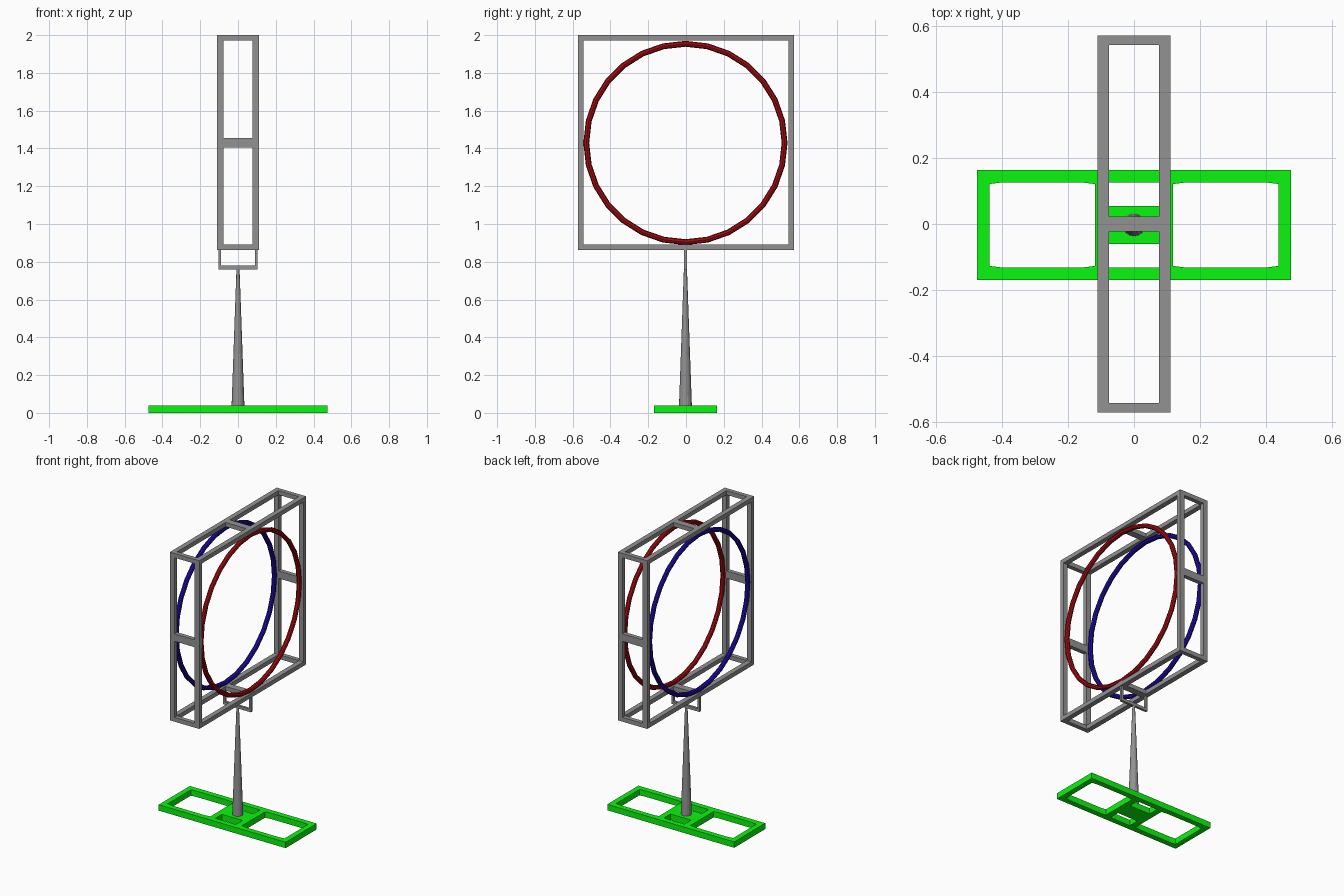
import bpy, bmesh, math
from mathutils import Matrix, Vector

if "Cube" in bpy.data.objects:
    bpy.data.objects.remove(bpy.data.objects["Cube"])


def paint(obj, name, rgb):
    mat = bpy.data.materials.get(name) or bpy.data.materials.new(name)
    mat.diffuse_color = (*rgb, 1)
    mat.use_nodes = True
    mat.node_tree.nodes["Principled BSDF"].inputs["Base Color"].default_value = mat.diffuse_color
    obj.data.materials.append(mat)


def add_mesh(name, bm):
    mesh = bpy.data.meshes.new(name)
    bm.to_mesh(mesh)
    bm.free()
    obj = bpy.data.objects.new(name, mesh)
    bpy.context.collection.objects.link(obj)
    return obj


def box(name, x, y, z):
    """Box from (min, max) pairs."""
    bm = bmesh.new()
    size = [b - a for a, b in (x, y, z)]
    mid = Vector([(a + b) / 2 for a, b in (x, y, z)])
    bmesh.ops.create_cube(bm, size=1, matrix=Matrix.Translation(mid) @ Matrix.Diagonal((*size, 1)))
    return add_mesh(name, bm)


def plate(name, outlines, depth, matrix):
    """Flat plate with holes: the first outline is the rim, the others are openings."""
    cu = bpy.data.curves.new(name, 'CURVE')
    cu.dimensions, cu.fill_mode, cu.extrude = '2D', 'BOTH', depth / 2
    for pts in outlines:
        s = cu.splines.new('POLY')
        s.points.add(len(pts) - 1)
        for p, (u, v) in zip(s.points, pts):
            p.co = (u, v, 0, 1)
        s.use_cyclic_u = True
    obj = bpy.data.objects.new(name, cu)
    bpy.context.collection.objects.link(obj)
    obj.matrix_world = matrix
    bpy.ops.object.select_all(action='DESELECT')
    obj.select_set(True)
    bpy.context.view_layer.objects.active = obj
    bpy.ops.object.convert(target='MESH')
    obj = bpy.context.object
    # weld the caps to the walls and keep every face flat
    bm = bmesh.new()
    bm.from_mesh(obj.data)
    bmesh.ops.remove_doubles(bm, verts=bm.verts, dist=1e-5)
    bmesh.ops.recalc_face_normals(bm, faces=bm.faces)
    bm.to_mesh(obj.data)
    bm.free()
    obj.data.shade_flat()
    return obj


def rect(u0, u1, v0, v1):
    return [(u0, v0), (u1, v0), (u1, v1), (u0, v1)]


def bowed(u0, u1, v0, v1, du=0.04, dv=0.005):
    """Rectangle whose long edges pull in slightly at the corners."""
    return [(u0, v0 + dv), (u0 + du, v0), (u1 - du, v0), (u1, v0 + dv),
            (u1, v1 - dv), (u1 - du, v1), (u0 + du, v1), (u0, v1 - dv)]


W, H, B = 0.11, 0.571, 0.029        # frame half width, half height, bar thickness
BAR = 0.034                         # frame bar width along x
Z0, Z1, ZC = 0.862, 2.0, 1.431
OFF = -0.003                        # stand and rings sit slightly toward the front

# Base with two large and two small openings
base = plate("base", [rect(-0.475, 0.475, -0.166, 0.166),
                      bowed(-0.438, -0.118, -0.129, 0.129),
                      bowed(0.118, 0.438, -0.129, 0.129),
                      rect(-0.077, 0.077, 0.058, 0.129),
                      rect(-0.077, 0.077, -0.129, -0.058)],
             0.04, Matrix.Translation((0, OFF, 0.02)))
paint(base, "green", (0.003, 0.93, 0.004))

# Tapered pole
bm = bmesh.new()
bmesh.ops.create_cone(bm, cap_ends=True, segments=16, radius1=0.034, radius2=0.008, depth=0.73,
                      matrix=Matrix.Translation((0, OFF, 0.403)))
pole = add_mesh("pole", bm)

# Thin U bracket under the frame
bracket = plate("bracket", [[(-0.104, 0.759), (0.104, 0.759), (0.104, 0.87), (0.09, 0.87),
                             (0.09, 0.779), (-0.09, 0.779), (-0.09, 0.87), (-0.104, 0.87)]],
                0.016, Matrix.Translation((0, OFF, 0)) @ Matrix.Rotation(math.pi / 2, 4, 'X'))

# Side frames: square loops standing in the yz plane
yz = Matrix(((0, 0, 1, 0), (1, 0, 0, 0), (0, 1, 0, 0), (0, 0, 0, 1)))
for side, s in (("left", -1), ("right", 1)):
    plate(side + "_frame", [rect(-H, H, Z0, Z1), rect(-H + B, H - B, Z0 + B, Z1 - B)],
          BAR, Matrix.Translation((s * (W - BAR / 2), 0, 0)) @ yz)

# Cross bars joining the frames at the corners and at the middle of each edge
span = (-W + BAR, W - BAR)
for ys, yr in (("front", (-H, -H + B)), ("back", (H - B, H))):
    for zs, zr in (("bottom", (Z0, Z0 + B)), ("top", (Z1 - B, Z1))):
        box(f"{ys}_{zs}_corner_bar", span, yr, zr)
    box(ys + "_middle_bar", span, yr, (ZC - 0.025, ZC + 0.025))
for zs, zr in (("bottom", (Z0, Z0 + B)), ("top", (Z1 - B, Z1))):
    box(zs + "_middle_bar", span, (-0.023, 0.023), zr)

# All metal parts are a mid grey
for obj in list(bpy.context.scene.objects):
    if obj != base:
        paint(obj, "grey", (0.29, 0.29, 0.29))

# Coloured rings, one inside each frame
for name, x, rgb in (("red", 0.093, (0.36, 0.004, 0.006)), ("blue", -0.093, (0.012, 0.004, 0.36))):
    bpy.ops.mesh.primitive_torus_add(major_segments=28, minor_segments=8, major_radius=0.525,
                                     minor_radius=0.0155, location=(x, OFF, 1.429),
                                     rotation=(0, math.pi / 2, 0))
    ring = bpy.context.object
    ring.name = name + "_ring"
    paint(ring, name, rgb)
